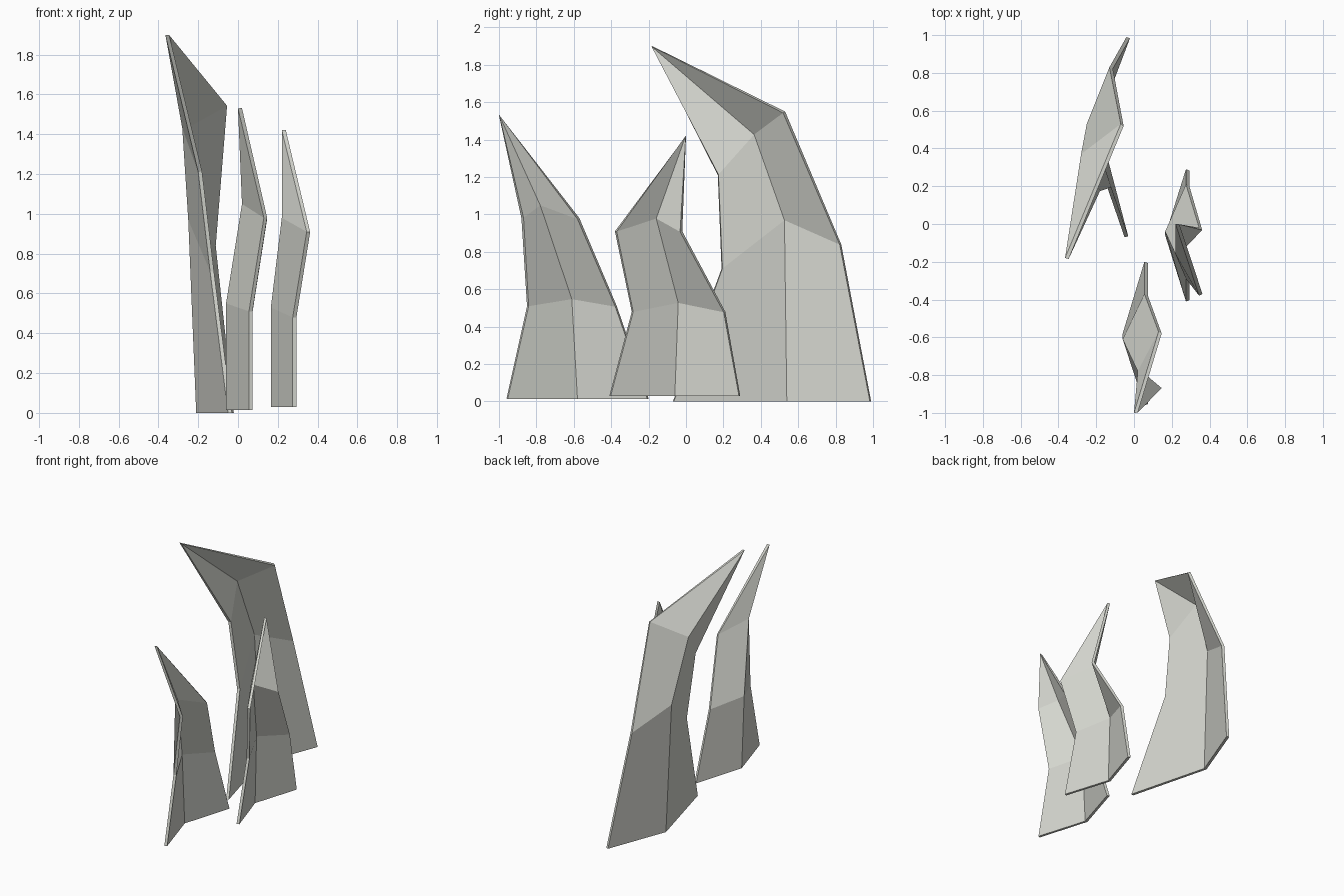
import bpy

if "Cube" in bpy.data.objects:
    bpy.data.objects.remove(bpy.data.objects["Cube"], do_unlink=True)

# One pale grey for all blades
grey = bpy.data.materials.new("pale grey")
grey.use_nodes = True
colour = (0.66, 0.67, 0.62, 1)
grey.diffuse_color = colour
grey.node_tree.nodes["Principled BSDF"].inputs["Base Color"].default_value = colour


def blade(name, rows, tip):
    """Creased leaf: each row holds its front edge, crease and back edge."""
    verts = [p for row in rows for p in row] + [tip]
    faces = []
    for r in range(len(rows) - 1):
        for c in range(2):
            a = 3 * r + c
            faces.append((a, a + 3, a + 4, a + 1))
    last = 3 * (len(rows) - 1)
    end = len(verts) - 1
    faces += [(last, end, last + 1), (last + 1, end, last + 2)]
    mesh = bpy.data.meshes.new(name)
    mesh.from_pydata(verts, [], faces)
    # Outer side faces -x, so the thickness grows towards +x
    if mesh.polygons[0].normal.x > 0:
        mesh.flip_normals()
    mesh.materials.append(grey)
    obj = bpy.data.objects.new(name, mesh)
    bpy.context.collection.objects.link(obj)
    solid = obj.modifiers.new("thickness", "SOLIDIFY")
    solid.thickness = 0.02
    solid.offset = -1


# Tall blade at the back
blade("tall_blade", [
    [(-0.05, -0.07, 0), (-0.21, 0.54, 0), (-0.04, 0.99, 0)],
    [(-0.14, 0.19, 0.71), (-0.25, 0.53, 0.97), (-0.13, 0.83, 0.84)],
    [(-0.2, 0.17, 1.21), (-0.28, 0.37, 1.43), (-0.07, 0.53, 1.55)],
], (-0.365, -0.18, 1.9))

# Middle blade at the front
blade("front_blade", [
    [(0.055, -0.96, 0.015), (-0.06, -0.58, 0.015), (0.055, -0.2, 0.015)],
    [(0.055, -0.85, 0.51), (-0.06, -0.61, 0.55), (0.055, -0.37, 0.51)],
    [(0.13, -0.88, 0.98), (0.02, -0.78, 1.05), (0.13, -0.57, 0.98)],
], (0, -1, 1.53))

# Short blade on the left
blade("left_blade", [
    [(0.275, -0.41, 0.03), (0.165, -0.06, 0.03), (0.275, 0.29, 0.03)],
    [(0.275, -0.29, 0.48), (0.165, -0.04, 0.53), (0.275, 0.21, 0.48)],
    [(0.345, -0.38, 0.91), (0.22, -0.16, 0.98), (0.345, -0.02, 0.91)],
], (0.22, 0, 1.42))
